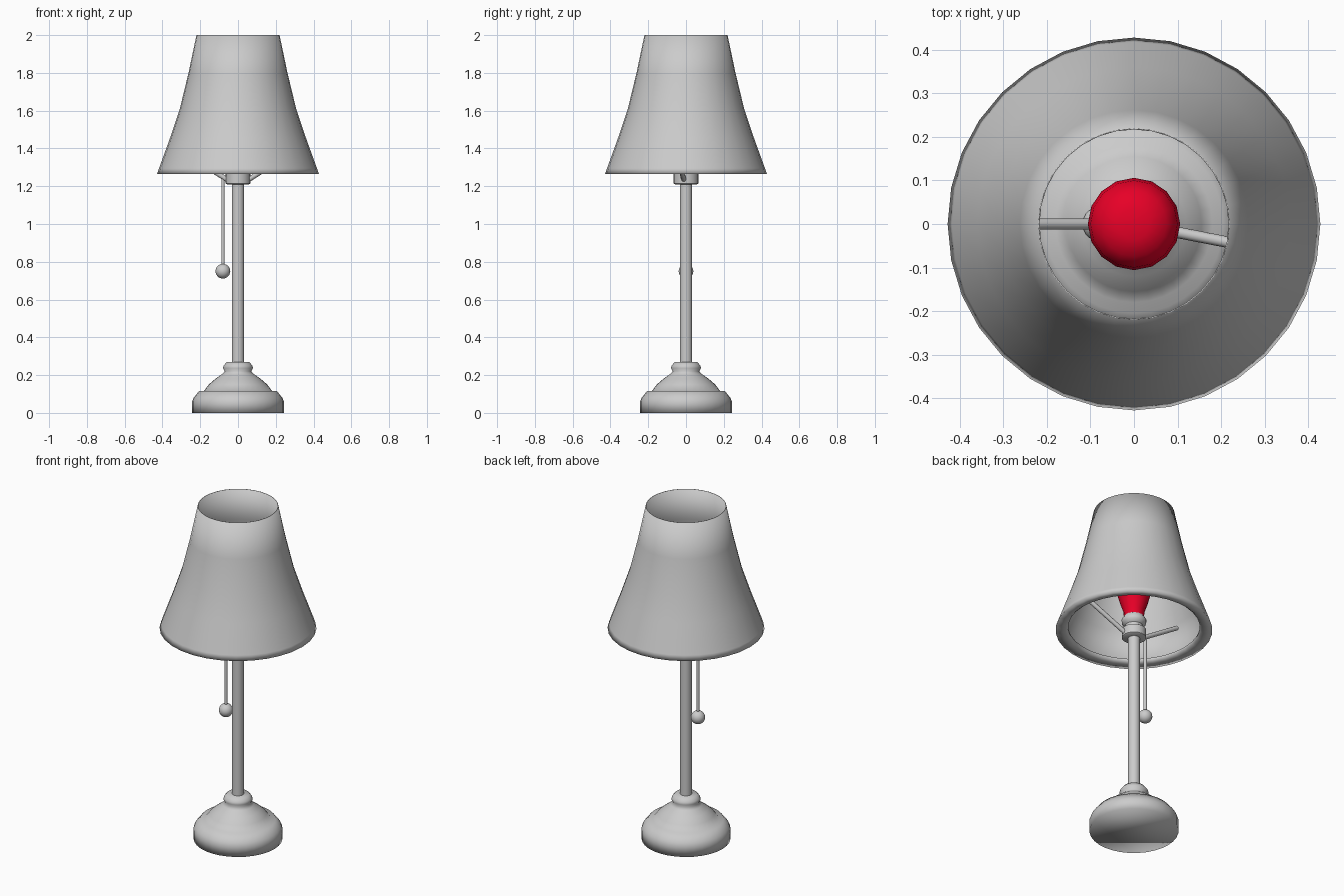
import bpy, math
from mathutils import Vector

if "Cube" in bpy.data.objects:
    bpy.data.objects.remove(bpy.data.objects["Cube"])


def finish(obj, name, angle=50):
    obj.name = name
    bpy.ops.object.select_all(action='DESELECT')
    obj.select_set(True)
    bpy.context.view_layer.objects.active = obj
    bpy.ops.object.shade_smooth_by_angle(angle=math.radians(angle))
    return obj


def lathe(name, profile, sides=32, closed=False, angle=50):
    """Spin (radius, z) points, bottom to top, about z."""
    n = len(profile)
    verts = [(r * math.cos(2 * math.pi * s / sides), r * math.sin(2 * math.pi * s / sides), z)
             for s in range(sides) for r, z in profile]
    faces = []
    for s in range(sides):
        t = (s + 1) % sides
        for i in range(n if closed else n - 1):
            j = (i + 1) % n
            faces.append((s * n + i, t * n + i, t * n + j, s * n + j))
    if not closed:
        faces.append([s * n for s in reversed(range(sides))])
        faces.append([s * n + n - 1 for s in range(sides)])
    mesh = bpy.data.meshes.new(name)
    mesh.from_pydata(verts, [], faces)
    obj = bpy.data.objects.new(name, mesh)
    bpy.context.collection.objects.link(obj)
    return finish(obj, name, angle)


def rod(name, a, b, radius, sides=12):
    a, b = Vector(a), Vector(b)
    bpy.ops.mesh.primitive_cylinder_add(vertices=sides, radius=radius, depth=(b - a).length,
                                        location=(a + b) / 2)
    obj = bpy.context.object
    obj.rotation_euler = (b - a).to_track_quat('Z', 'Y').to_euler()
    return finish(obj, name)


# Stepped foot and its collar
lathe("base", [(0.243, 0), (0.243, 0.06), (0.235, 0.08), (0.205, 0.117), (0.18, 0.117),
               (0.155, 0.15), (0.12, 0.18), (0.085, 0.205), (0.07, 0.22), (0.08, 0.237),
               (0.076, 0.25), (0.06, 0.27)], angle=180)

# Pole
rod("pole", (0, 0, 0.25), (0, 0, 1.22), 0.033, 20)

# Bulb socket
lathe("socket", [(0.058, 1.21), (0.066, 1.215), (0.066, 1.265), (0.05, 1.275), (0.048, 1.29),
                 (0.066, 1.305), (0.068, 1.325), (0.055, 1.345), (0.05, 1.36)], 20)

# Red bulb
bulb = lathe("bulb", [(0.055, 1.345), (0.058, 1.38), (0.078, 1.44), (0.097, 1.51), (0.106, 1.57),
                      (0.1, 1.62), (0.075, 1.655), (0.035, 1.67)], 16, angle=80)
red = bpy.data.materials.new("red_glass")
red.diffuse_color = (0.8, 0.0, 0.02, 1)
red.use_nodes = True
red.node_tree.nodes["Principled BSDF"].inputs["Base Color"].default_value = red.diffuse_color
bulb.data.materials.append(red)

# Two arms carrying the shade
for name, deg in (("left_arm", 180), ("right_arm", -11)):
    c, s = math.cos(math.radians(deg)), math.sin(math.radians(deg))
    rod(name, (0.05 * c, 0.05 * s, 1.23), (0.305 * c, 0.305 * s, 1.39), 0.013)

# Pull cord with ball
rod("pull_cord", (-0.08, 0, 0.76), (-0.08, 0, 1.25), 0.009, 10)
bpy.ops.mesh.primitive_uv_sphere_add(segments=20, ring_count=12, radius=0.039,
                                     location=(-0.08, 0, 0.75))
finish(bpy.context.object, "pull_ball")

# Shade: thin wall with a turned-in lower lip
lathe("shade", [(0.428, 1.265), (0.418, 1.295), (0.36, 1.455), (0.308, 1.61), (0.262, 1.8),
                (0.22, 2.0), (0.217, 2.0), (0.256, 1.8), (0.302, 1.61), (0.354, 1.455),
                (0.405, 1.30), (0.36, 1.29), (0.36, 1.28), (0.375, 1.268)],
      32, closed=True, angle=180)
